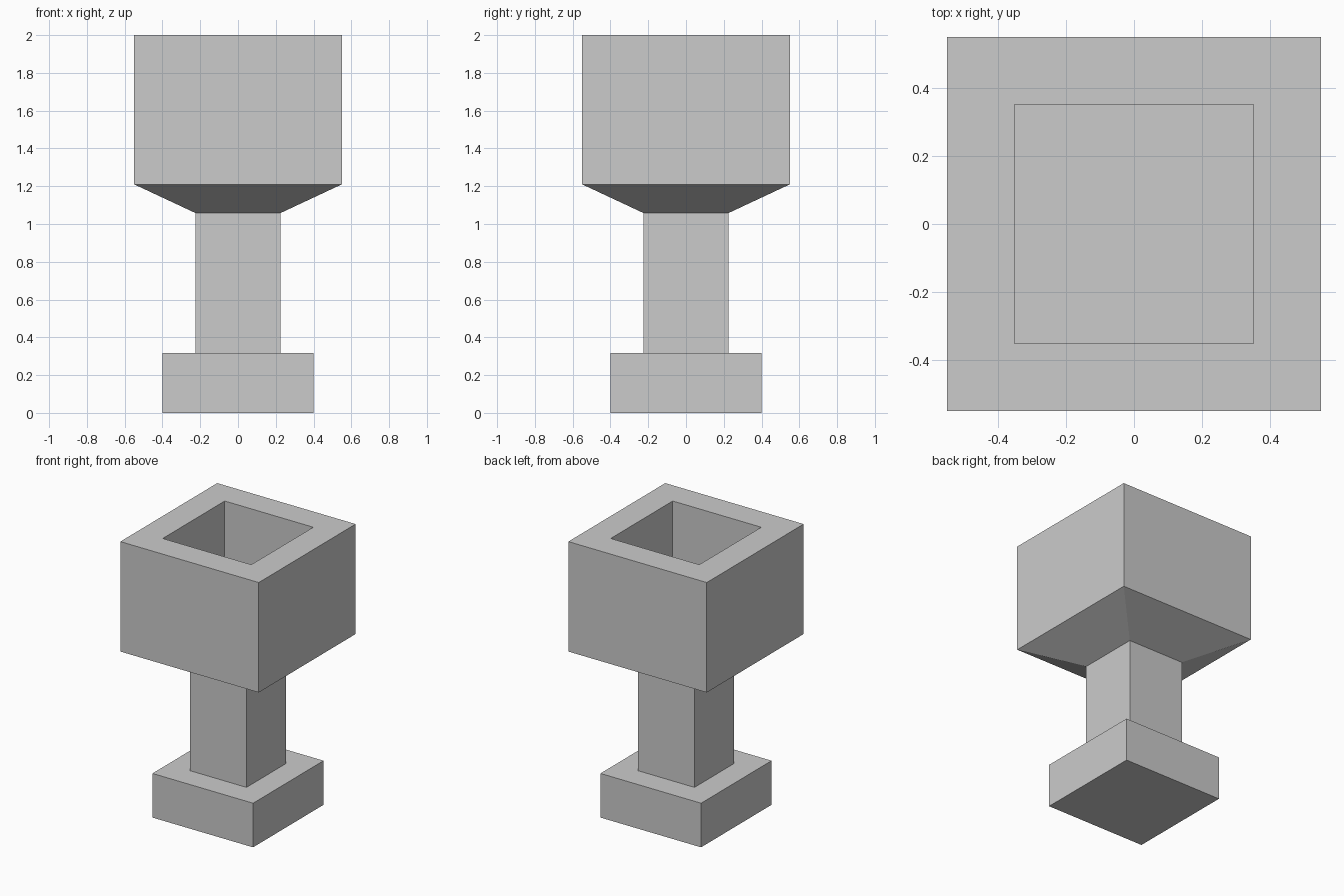
import bpy
import bmesh

cube = bpy.data.objects.get("Cube")
if cube:
    bpy.data.objects.remove(cube, do_unlink=True)

# Single stone grey
grey = bpy.data.materials.new("stone grey")
grey.use_nodes = True
colour = (0.6, 0.6, 0.6, 1)
grey.diffuse_color = colour
grey.node_tree.nodes["Principled BSDF"].inputs["Base Color"].default_value = colour


def square_loft(name, profile):
    """Skin square rings given as (half width, height), capped at both ends."""
    bm = bmesh.new()
    corners = ((-1, -1), (1, -1), (1, 1), (-1, 1))
    rings = [[bm.verts.new((x * w, y * w, z)) for x, y in corners] for w, z in profile]
    for low, high in zip(rings, rings[1:]):
        for i in range(4):
            j = (i + 1) % 4
            bm.faces.new((low[i], low[j], high[j], high[i]))
    bm.faces.new(rings[0][::-1])
    bm.faces.new(rings[-1])
    bmesh.ops.recalc_face_normals(bm, faces=bm.faces[:])
    mesh = bpy.data.meshes.new(name)
    bm.to_mesh(mesh)
    bm.free()
    mesh.materials.append(grey)
    obj = bpy.data.objects.new(name, mesh)
    bpy.context.collection.objects.link(obj)


BASE, STEM, OUTER, INNER = 0.4, 0.225, 0.55, 0.352
BASE_TOP, STEM_TOP, BOX_BOTTOM, TOP = 0.317, 1.058, 1.21, 2.0

# Foot, stem and flare up to the rim, then down into the hollow
square_loft("pedestal_planter", [
    (BASE, 0), (BASE, BASE_TOP),
    (STEM, BASE_TOP), (STEM, STEM_TOP),
    (OUTER, BOX_BOTTOM), (OUTER, TOP),
    (INNER, TOP), (INNER, BOX_BOTTOM),
])
